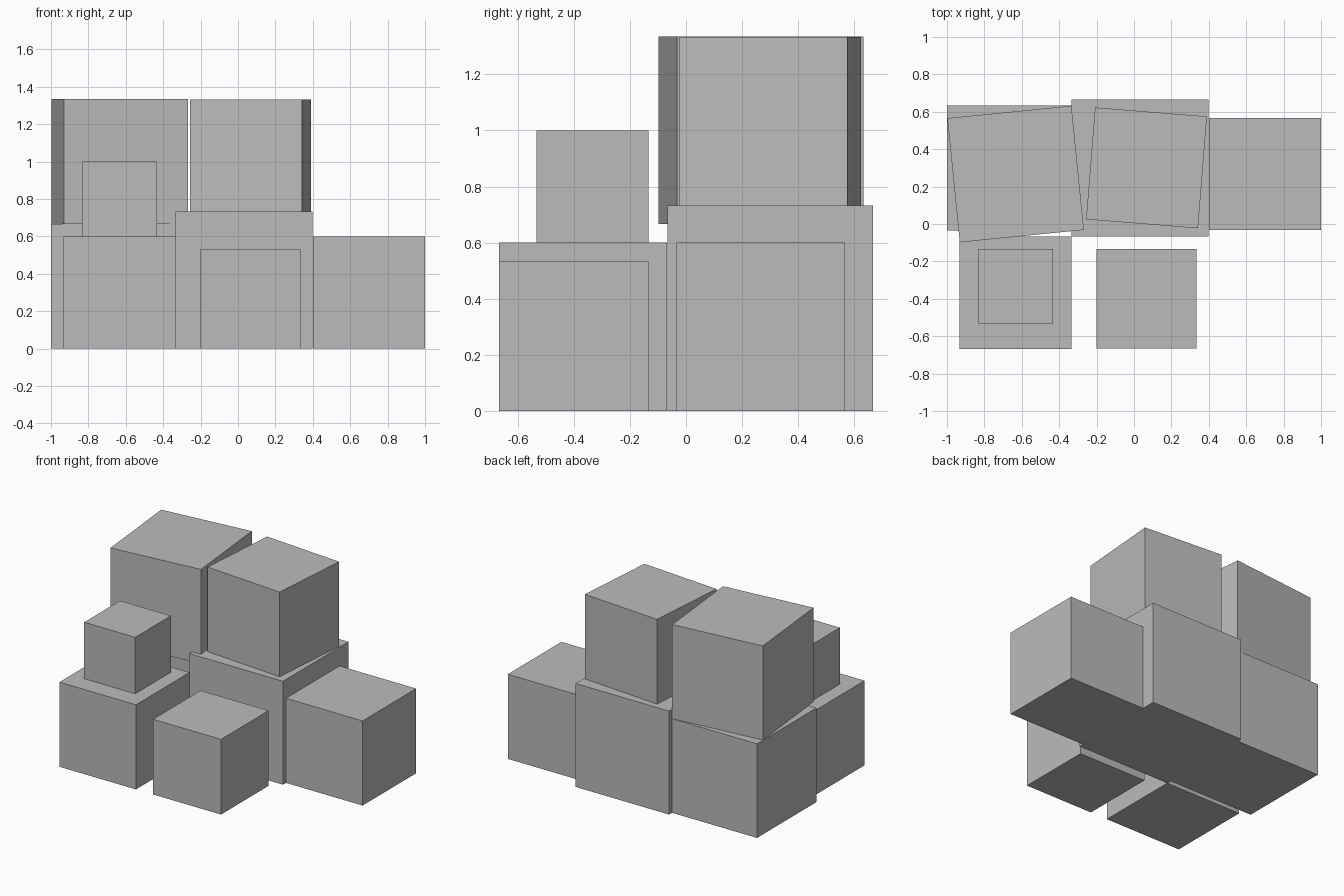
import bpy

if "Cube" in bpy.data.objects:
    bpy.data.objects.remove(bpy.data.objects["Cube"])

# One plain grey for the whole stack
grey = bpy.data.materials.new("light_grey")
grey.diffuse_color = (0.5, 0.5, 0.5, 1)
grey.use_nodes = True
grey.node_tree.nodes["Principled BSDF"].inputs["Base Color"].default_value = grey.diffuse_color


def crate(name, x, y, z, size, turn=0.0):
    """Cube resting on height z, turned about the vertical axis."""
    bpy.ops.mesh.primitive_cube_add(size=size, location=(x, y, z + size / 2), rotation=(0, 0, turn))
    obj = bpy.context.object
    obj.name = name
    obj.data.materials.append(grey)


# Ground layer
crate("back_left_crate", -0.667, 0.300, 0, 0.667)
crate("back_middle_crate", 0.033, 0.300, 0, 0.733)
crate("back_right_crate", 0.700, 0.267, 0, 0.600)
crate("front_left_crate", -0.633, -0.367, 0, 0.600)
crate("front_middle_crate", 0.067, -0.400, 0, 0.533)

# Upper layer, the two large ones slightly turned
crate("upper_left_crate", -0.633, 0.267, 0.667, 0.667, 0.10)
crate("upper_middle_crate", 0.067, 0.300, 0.733, 0.600, -0.08)
crate("upper_small_crate", -0.633, -0.333, 0.600, 0.400)
